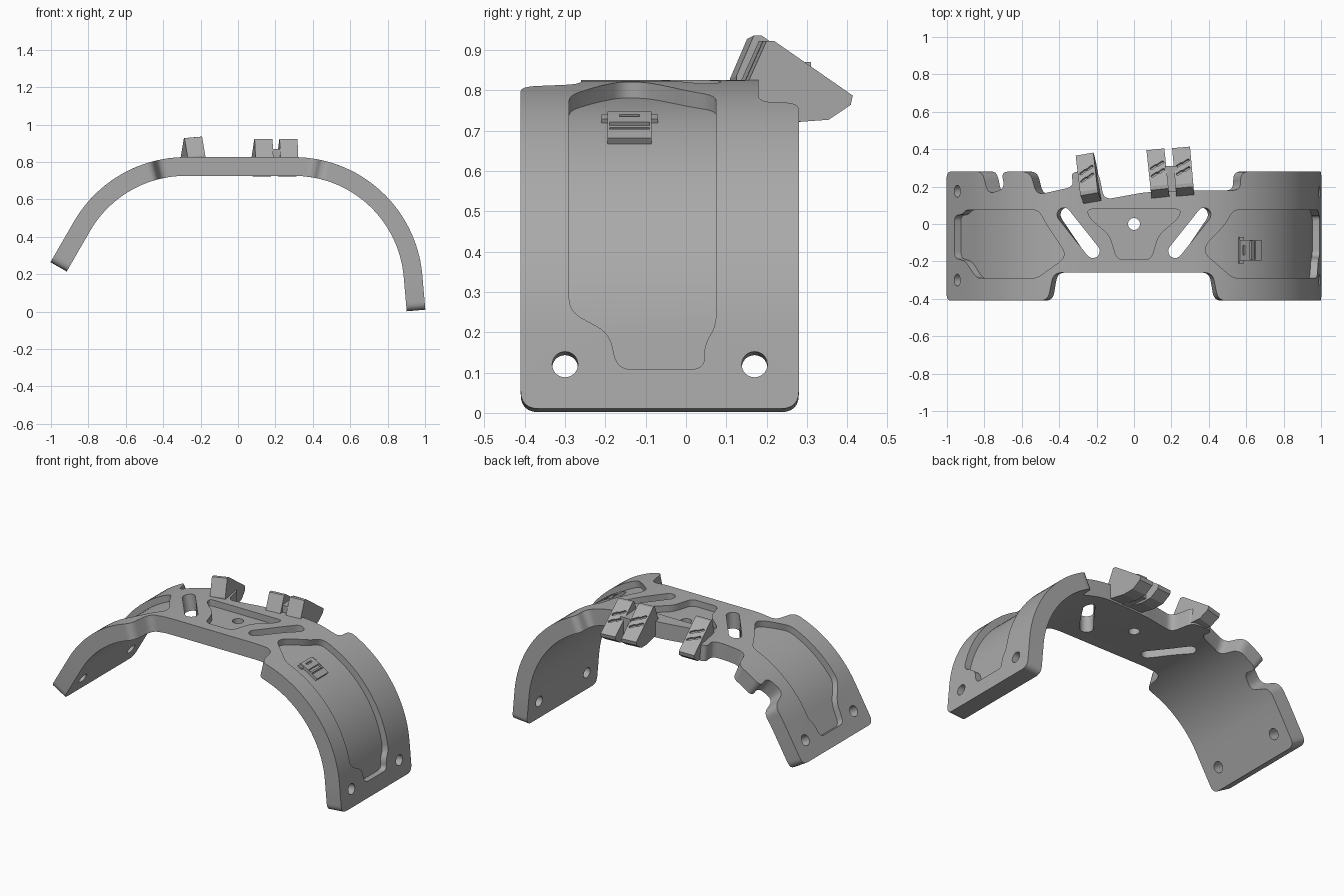
import bpy, bmesh
from math import sin, cos, pi, radians, asin, copysign, atan2
from mathutils import Matrix, Vector

if "Cube" in bpy.data.objects:
    bpy.data.objects.remove(bpy.data.objects["Cube"])

grey = bpy.data.materials.new("plain grey")
grey.use_nodes = True
grey.diffuse_color = (0.4, 0.4, 0.4, 1)
grey.node_tree.nodes["Principled BSDF"].inputs["Base Color"].default_value = (0.4, 0.4, 0.4, 1)

# Arch section: flat crown, then an arc and a straight leg on each side
RADIUS, CENTRE_Z, THICK = 0.69, 0.136, 0.1


def side(x):
    return (0.298, radians(85)) if x > 0 else (0.28, radians(60))


def along(x):
    """Length along the arch for a position x; values past 1.05 are lengths already."""
    flat, sweep = side(x)
    a = abs(x) - flat
    if a <= 0 or abs(x) > 1.05:
        return x
    turn = asin(min(a / RADIUS, sin(sweep)))
    leg = max(0, a - RADIUS * sin(sweep)) / cos(sweep)
    return copysign(flat + RADIUS * turn + leg, x)


def bend(co):
    """Wrap a point of the flat plate onto the arch."""
    s, y, t = co
    flat, sweep = side(s)
    a = abs(s) - flat
    turn = min(max(a / RADIUS, 0), sweep)
    leg = max(0, a - RADIUS * sweep)
    x = min(abs(s), flat) + (RADIUS + t) * sin(turn) + leg * cos(turn)
    return Vector((copysign(x, s), y, CENTRE_Z + (RADIUS + t) * cos(turn) - leg * sin(turn)))


def rounded(points, radius, steps=6):
    """Polygon with softened corners."""
    pts = [Vector(p) for p in points]
    out = []
    for i, p in enumerate(pts):
        before, after = pts[i - 1] - p, pts[(i + 1) % len(pts)] - p
        a = p + before.normalized() * min(radius, before.length * 0.45)
        b = p + after.normalized() * min(radius, after.length * 0.45)
        for k in range(steps + 1):
            u = k / steps
            out.append(a * (1 - u) ** 2 + p * 2 * u * (1 - u) + b * u * u)
    return out


def capsule(a, b, radius, steps=10):
    a, b = Vector(a), Vector(b)
    d = b - a
    base = atan2(d.y, d.x) - pi / 2
    ring = []
    for start, centre in ((base, b), (base + pi, a)):
        for k in range(steps + 1):
            ang = start + pi * k / steps
            ring.append(centre + Vector((cos(ang), sin(ang))) * radius)
    return ring


def disc(x, y, radius, n=28):
    return [Vector((x + radius * cos(2 * pi * k / n), y + radius * sin(2 * pi * k / n))) for k in range(n)]


def prism(name, outline, low, high):
    bm = bmesh.new()
    face = bm.faces.new([bm.verts.new((p[0], p[1], low)) for p in outline])
    top = bmesh.ops.extrude_face_region(bm, geom=[face])
    verts = [g for g in top["geom"] if isinstance(g, bmesh.types.BMVert)]
    bmesh.ops.translate(bm, verts=verts, vec=(0, 0, high - low))
    bmesh.ops.recalc_face_normals(bm, faces=bm.faces)
    mesh = bpy.data.meshes.new(name)
    bm.to_mesh(mesh)
    bm.free()
    mesh.materials.append(grey)
    ob = bpy.data.objects.new(name, mesh)
    bpy.context.collection.objects.link(ob)
    return ob


def cut(ob, cutter):
    cutter.hide_render = True
    mod = ob.modifiers.new("cut", 'BOOLEAN')
    mod.operation, mod.solver, mod.object = 'DIFFERENCE', 'EXACT', cutter
    bpy.context.view_layer.update()
    mesh = bpy.data.meshes.new_from_object(ob.evaluated_get(bpy.context.evaluated_depsgraph_get()))
    ob.modifiers.clear()
    ob.data = mesh
    bpy.data.objects.remove(cutter)


def box(x0, x1, y0, y1):
    return [(x0, y0), (x1, y0), (x1, y1), (x0, y1)]


def wrap(ob):
    """Slice the flat part into strips and wrap it onto the arch."""
    bm = bmesh.new()
    bm.from_mesh(ob.data)
    bmesh.ops.triangulate(bm, faces=bm.faces)
    for sign, count in ((1, 30), (-1, 21)):
        flat, sweep = side(sign)
        for k in range(count + 1):
            bmesh.ops.bisect_plane(bm, geom=bm.verts[:] + bm.edges[:] + bm.faces[:], dist=1e-5,
                                   plane_co=(sign * (flat + RADIUS * sweep * k / count), 0, 0),
                                   plane_no=(1, 0, 0))
    for v in bm.verts:
        v.co = bend(v.co)
    bm.to_mesh(ob.data)
    bm.free()


def smooth(ob):
    bpy.ops.object.select_all(action='DESELECT')
    ob.select_set(True)
    bpy.context.view_layer.objects.active = ob
    bpy.ops.object.shade_smooth_by_angle(angle=radians(28))


def lay(points):
    return [(along(x), y) for x, y in points]


# Arched plate: outline laid flat, front notch and stepped back edge
outline = [(-1.2526, -0.41), (-0.46, -0.41), (-0.43, -0.26), (0.42, -0.26), (0.45, -0.41),
           (1.508, -0.41), (1.508, 0.28), (0.57, 0.28), (0.57, 0.18), (0.33, 0.18), (0.06, 0.17),
           (-0.16, 0.13), (-0.19, 0.28), (-0.34, 0.28), (-0.32, 0.2), (-0.52, 0.155),
           (-0.556, 0.28), (-0.71, 0.28), (-0.69, 0.19), (-0.78, 0.16), (-0.81, 0.28),
           (-1.2526, 0.28)]
plate = prism("arched_plate", rounded(lay(outline), 0.045), -THICK, 0)

# Shallow pockets: crown, left leg, right leg
pockets = [
    [(-0.25, 0.08), (0.25, 0.08), (0.24, 0.035), (0.13, -0.06), (0.09, -0.19), (-0.09, -0.19),
     (-0.13, -0.06), (-0.24, 0.035)],
    [(0.53, 0.075), (0.49, 0.0), (0.385, -0.11), (0.38, -0.16), (0.53, -0.29), (1.265, -0.29),
     (1.32, -0.19), (1.41, -0.17), (1.41, 0.045), (1.35, 0.045), (1.30, 0.075)],
    [(-0.51, 0.075), (-0.47, 0.0), (-0.37, -0.15), (-0.38, -0.19), (-0.52, -0.29), (-0.84, -0.29),
     (-0.90, -0.2), (-0.96, -0.18), (-0.96, 0.045), (-0.92, 0.05), (-0.90, 0.075)],
]
for shape in pockets:
    cut(plate, prism("pocket_cutter", rounded(lay(shape), 0.035), -0.04, 0.1))

# Through slots and bolt holes
for sign in (-1, 1):
    ends = lay([(sign * 0.375, 0.05), (sign * 0.22, -0.145)])
    cut(plate, prism("slot_cutter", capsule(*ends, 0.037), -0.2, 0.1))
for x, y in ((0, 0), (1.398, -0.3), (1.398, 0.17), (-0.945, -0.3), (-0.945, 0.175)):
    cut(plate, prism("hole_cutter", disc(along(x), y, 0.032), -0.2, 0.1))
wrap(plate)
smooth(plate)

# Small latch in the right pocket
s0, s1 = along(0.575), along(0.695)
latch = prism("latch", box(s0, s1, -0.195, -0.085), -0.045, -0.022)
for a, b, y0, y1 in ((0.018, 0.03, -0.165, -0.115), (0.062, 0.08, -0.19, -0.09),
                     (0.09, 0.098, -0.19, -0.09)):
    cut(latch, prism("groove_cutter", box(s0 + a, s0 + b, y0, y1), -0.035, 0.1))
wrap(latch)
for name, y0, y1 in (("latch_tab_front", -0.21, -0.195), ("latch_tab_back", -0.085, -0.07)):
    wrap(prism(name, box(s0, s0 + 0.03, y0, y1), -0.045, -0.03))

# Wedge blocks on the back edge, with slanted slits in the sloping face
wedge = [(-0.13, -0.08), (-0.13, 0.0), (-0.085, 0.1), (-0.065, 0.1), (0.13, -0.035), (0.125, -0.058),
         (0.07, -0.095), (0.0, -0.1)]
upright = Matrix(((0, 0, 1), (1, 0, 0), (0, 1, 0))).to_4x4()
slope = atan2(-0.135, 0.195)
face_frame = Matrix.Translation((0, 0.0325, 0.0325)) @ Matrix.Rotation(slope, 4, 'X')


def wedge_block(name, x, y, z, turn, lean):
    ob = prism(name, wedge, -0.048, 0.048)
    ob.data.transform(upright)
    for u in (-0.019, 0.019):
        for v in (-0.035, 0.015):
            shape = capsule((u - 0.012, v - 0.008 + u * 0.5), (u + 0.012, v + 0.008 + u * 0.5), 0.0075, 5)
            slit = prism("slit_cutter", shape, -0.012, 0.05)
            slit.data.transform(face_frame)
            cut(ob, slit)
    ob.data.transform(Matrix.Translation((x, y, z)) @ Matrix.Rotation(radians(turn), 4, 'Z')
                      @ Matrix.Rotation(radians(lean), 4, 'Y'))


wedge_block("right_wedge", 0.263, 0.28, 0.822, 5, 0)
wedge_block("middle_wedge", 0.128, 0.27, 0.822, 6, 0)
wedge_block("left_wedge", -0.245, 0.245, 0.832, 10, -5)

# Bridge between the paired wedges
prism("wedge_bridge", box(0.165, 0.235, 0.17, 0.31), 0.735, 0.87)
